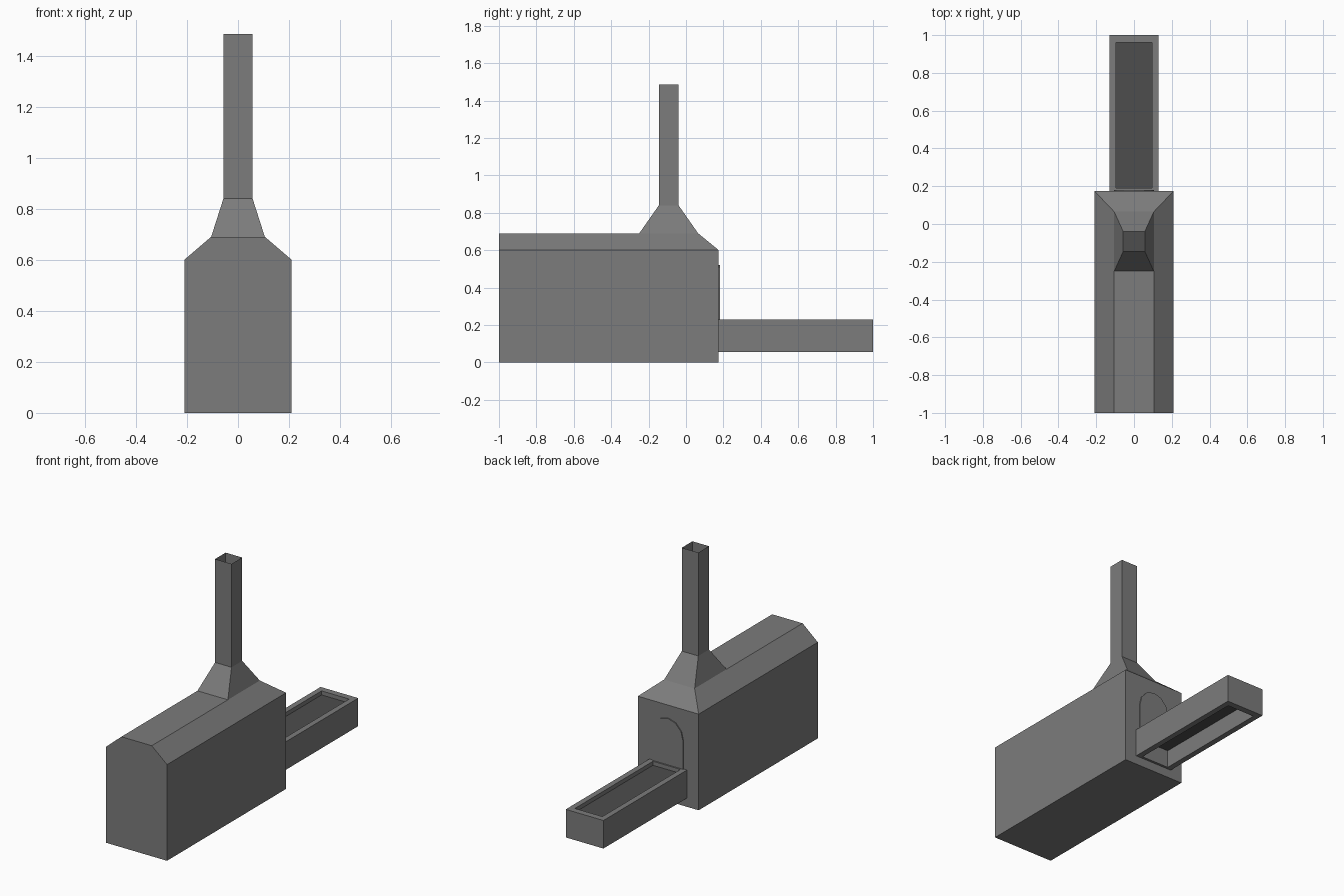
import bpy, bmesh, math

if "Cube" in bpy.data.objects:
    bpy.data.objects.remove(bpy.data.objects["Cube"])


def material(name, value):
    m = bpy.data.materials.new(name)
    m.diffuse_color = (value, value, value, 1)
    m.use_nodes = True
    m.node_tree.nodes["Principled BSDF"].inputs["Base Color"].default_value = m.diffuse_color
    return m


GREY = material("stone_grey", 0.2)
DARK = material("dark_grey", 0.075)


def build(name, verts, faces, mat, recalc=True):
    bm = bmesh.new()
    vs = [bm.verts.new(v) for v in verts]
    for f in faces:
        bm.faces.new([vs[i] for i in f])
    if recalc:
        bmesh.ops.recalc_face_normals(bm, faces=bm.faces)
    mesh = bpy.data.meshes.new(name)
    bm.to_mesh(mesh)
    bm.free()
    mesh.materials.append(mat)
    ob = bpy.data.objects.new(name, mesh)
    bpy.context.collection.objects.link(ob)
    return ob


def rect(x, y0, y1, z):
    return [(-x, y0, z), (x, y0, z), (x, y1, z), (-x, y1, z)]


def ring_faces(a, b, n=4):
    """Quads joining two loops of n vertices starting at a and b."""
    return [(a + i, a + (i + 1) % n, b + (i + 1) % n, b + i) for i in range(n)]


# Main housing: box with chamfered roof, the back end of the roof hipped down
W, R, BACK = 0.21, 0.105, 0.175
build("housing",
      rect(W, -1, BACK, 0) + rect(W, -1, BACK, 0.6) + rect(R, -1, 0.065, 0.69),
      [(3, 2, 1, 0), (8, 9, 10, 11)] + ring_faces(0, 4)[1:] + ring_faces(4, 8)[1:]
      + [(0, 1, 5, 9, 8, 4)], GREY)

# Hood and open chimney in one run of rectangular loops
build("chimney",
      rect(R, -0.25, 0.065, 0.69) + rect(0.057, -0.145, -0.04, 0.84)
      + rect(0.057, -0.145, -0.04, 1.485),
      ring_faces(0, 4) + ring_faces(4, 8), GREY, recalc=False)
build("flue_floor", rect(0.057, -0.145, -0.04, 0.838), [(0, 1, 2, 3)], DARK, recalc=False)

# Trough frame: outer walls, inner walls, top and bottom rims
OX, IX = 0.13, 0.095
build("trough_frame",
      rect(OX, BACK, 1, 0.055) + rect(OX, BACK, 1, 0.23)
      + rect(IX, 0.19, 0.96, 0.23) + rect(IX, 0.19, 0.96, 0.055),
      ring_faces(0, 4) + ring_faces(4, 8) + ring_faces(8, 12) + ring_faces(12, 0), GREY)

# Dark floor inside the trough
build("trough_floor",
      rect(IX, 0.19, 0.96, 0.165) + rect(IX, 0.19, 0.96, 0.205),
      [(3, 2, 1, 0), (4, 5, 6, 7)] + ring_faces(0, 4), DARK)

# Thin arched door plate above the trough
arch = [(-0.107, 0.06), (0.107, 0.06)] + [
    (0.107 * math.cos(a), 0.4 + 0.12 * math.sin(a))
    for a in (math.pi * i / 6 for i in range(7))]
n = len(arch)
build("arched_door",
      [(x, BACK - 0.002, z) for x, z in arch] + [(x, 0.181, z) for x, z in arch],
      [tuple(range(n)), tuple(range(2 * n - 1, n - 1, -1))] + ring_faces(0, n, n), GREY)
